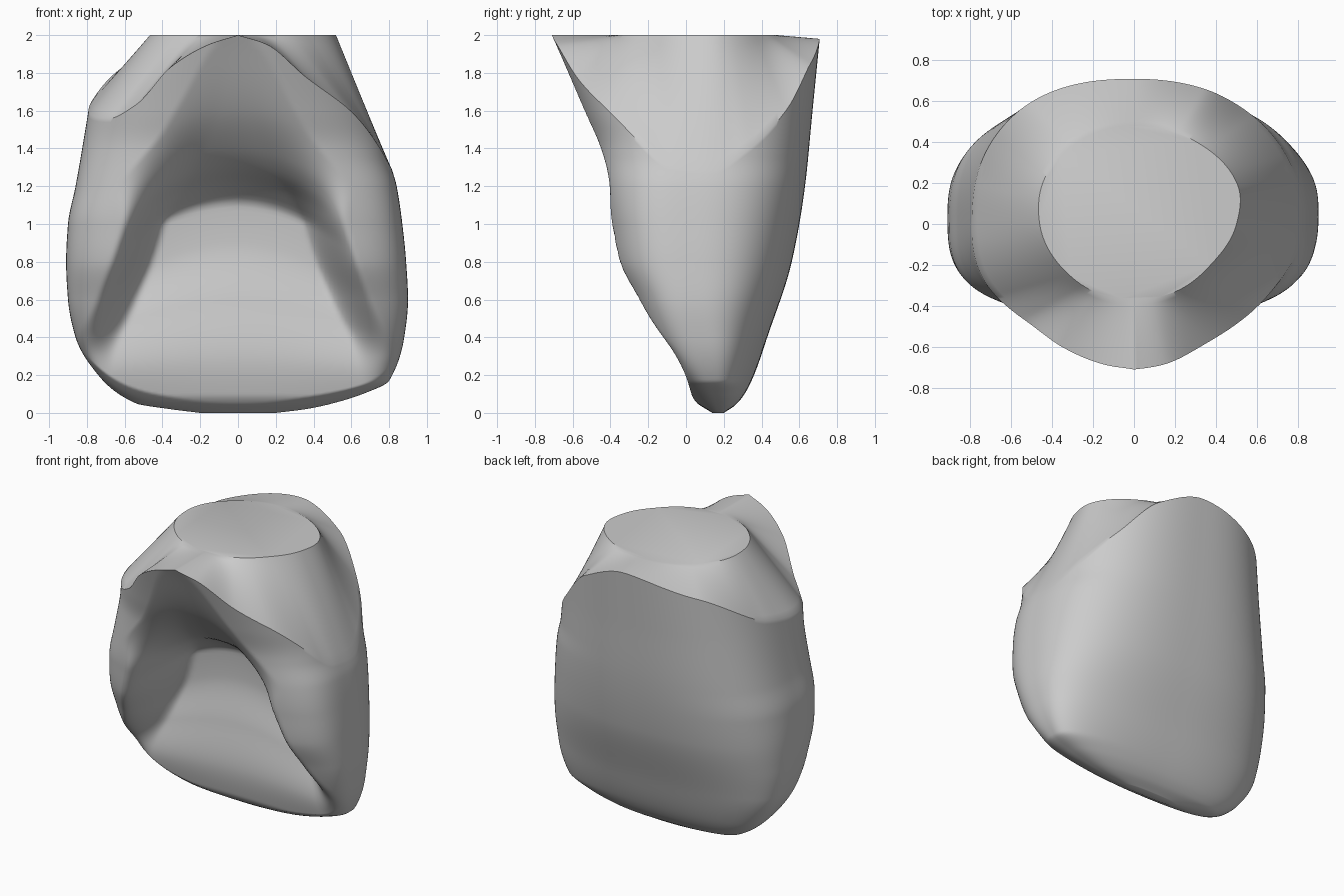
import bpy, bmesh
from math import sin, cos, radians

if "Cube" in bpy.data.objects:
    bpy.data.objects.remove(bpy.data.objects["Cube"], do_unlink=True)


def profile(*keys):
    """Smooth curve through (position, value) keys, without overshoot."""
    xs, ys = zip(*keys)
    d = [(ys[i + 1] - ys[i]) / (xs[i + 1] - xs[i]) for i in range(len(xs) - 1)]
    m = [d[0]]
    for a, b in zip(d, d[1:]):
        m.append(2 * a * b / (a + b) if a * b > 0 else 0)
    m.append(d[-1])

    def value(x):
        x = min(max(x, xs[0]), xs[-1])
        i = 0
        while i < len(d) - 1 and x > xs[i + 1]:
            i += 1
        h = xs[i + 1] - xs[i]
        t = (x - xs[i]) / h
        bend = (m[i] - d[i]) * (1 - t) - (m[i + 1] - d[i]) * t
        return ys[i] + d[i] * h * t + h * t * (1 - t) * bend
    return value


def smoothstep(t):
    t = min(max(t, 0), 1)
    return t * t * (3 - 2 * t)


# Outline profiles over height (left is +x)
right_width = profile((0, .2), (.02, .36), (.05, .54), (.2, .74), (.4, .86), (.6, .9),
                      (.8, .91), (1, .9), (1.2, .86), (1.55, .8), (2, .73))
left_width = profile((0, .2), (.02, .36), (.05, .5), (.1, .66), (.17, .8), (.4, .88),
                     (.6, .9), (.8, .89), (1, .87), (1.2, .84), (1.35, .8), (2, .73))
back_y = profile((0, .2), (.04, .26), (.1, .31), (.2, .36), (.4, .43), (.8, .56),
                 (1.2, .63), (1.6, .67), (2, .71))
front_y = profile((0, .14), (.05, .06), (.17, -.06), (.4, -.22), (.6, -.31), (.8, -.4),
                  (1, -.43), (1.4, -.49), (1.6, -.56), (2, -.71))
side_y = profile((0, .17), (.3, .12), (.6, .06), (1, .03), (2, .03))
front_square = profile((0, 2.2), (.3, 3.3), (1, 3.3), (1.5, 2.6), (2, 2.3))

# Arched hollow in the front face: depth, half width and edge softness over height
hollow_y = profile((0, .14), (.03, .08), (.1, .03), (.3, 0), (.6, .04), (.9, .09),
                   (1.1, .08), (1.2, -.03), (1.3, -.2), (1.4, -.32), (1.6, -.49), (2, -.71))
hollow_width = profile((0, .8), (.3, .75), (.6, .62), (.9, .51), (1.1, .46), (1.4, .42), (2, .3))
hollow_soft = profile((0, .12), (1, .12), (1.3, .25), (1.6, .32))

# Crest height and flat root cut radius, by angle round the crown
crest_z = profile((-90, 2), (-78, 1.95), (-62, 1.77), (-47, 1.63), (-12, 1.3), (10, 1.28),
                  (28, 1.4), (46, 1.6), (64, 1.85), (90, 1.98), (129, 1.88), (165, 1.65),
                  (190, 1.59), (218, 1.56), (230, 1.63), (243, 1.83), (258, 1.95), (270, 2))
cut_radius = profile((-90, .36), (-55, .39), (-30, .42), (0, .5), (20, .54), (56, .5),
                     (90, .48), (150, .49), (180, .46), (220, .4), (270, .36))


def wall_point(degrees, z):
    """Point on the outer wall of the crown."""
    c, s = cos(radians(degrees)), sin(radians(degrees))
    n = front_square(z) if s < 0 else 2.6
    r = (abs(c) ** n + abs(s) ** n) ** (-1 / n)
    x = c * r * (left_width(z) if c > 0 else right_width(z))
    mid = side_y(z)
    y = mid + s * r * (back_y(z) - mid if s > 0 else mid - front_y(z))
    if s < 0:
        off = abs(x + .02)
        soft = hollow_soft(z)
        inside = smoothstep((hollow_width(z) + soft - off) / (2 * soft))
        arch = hollow_y(z + .7 * off * off * smoothstep(z))
        y += max(0, arch - y) * inside
    return x, y, z


def cut_point(degrees):
    """Point on the edge of the flat root cut."""
    r, a = cut_radius(degrees), radians(degrees)
    return r * cos(a), r * sin(a), 2


# Tooth crown: wall rings up to the crest, then shoulder rings in to the root cut
SEGMENTS, WALL, SHOULDER = 280, 100, 12
angles = [-90 + 360 * i / SEGMENTS for i in range(SEGMENTS)]
bm = bmesh.new()
rings = []
for j in range(WALL + 1):
    up = (j / WALL) ** 1.4
    rings.append([bm.verts.new(wall_point(a, crest_z(a) * up)) for a in angles])
crest = rings[-1]
for j in range(1, SHOULDER + 1):
    t = j / SHOULDER
    rings.append([bm.verts.new([p + (q - p) * t for p, q in zip(v.co, cut_point(a))])
                  for v, a in zip(crest, angles)])
for low, high in zip(rings, rings[1:]):
    for i in range(SEGMENTS):
        k = (i + 1) % SEGMENTS
        bm.faces.new((low[i], low[k], high[k], high[i]))
bm.faces.new(rings[0][::-1])
bm.faces.new(rings[-1])
mesh = bpy.data.meshes.new("tooth_crown")
bm.to_mesh(mesh)
bm.free()
crown = bpy.data.objects.new("tooth_crown", mesh)
bpy.context.collection.objects.link(crown)

# Plain grey material
grey = bpy.data.materials.new("light_grey")
grey.use_nodes = True
colour = (.6, .6, .6, 1)
grey.diffuse_color = colour
grey.node_tree.nodes["Principled BSDF"].inputs["Base Color"].default_value = colour
mesh.materials.append(grey)

bpy.ops.object.select_all(action='DESELECT')
crown.select_set(True)
bpy.context.view_layer.objects.active = crown
bpy.ops.object.shade_smooth_by_angle(angle=.7)
